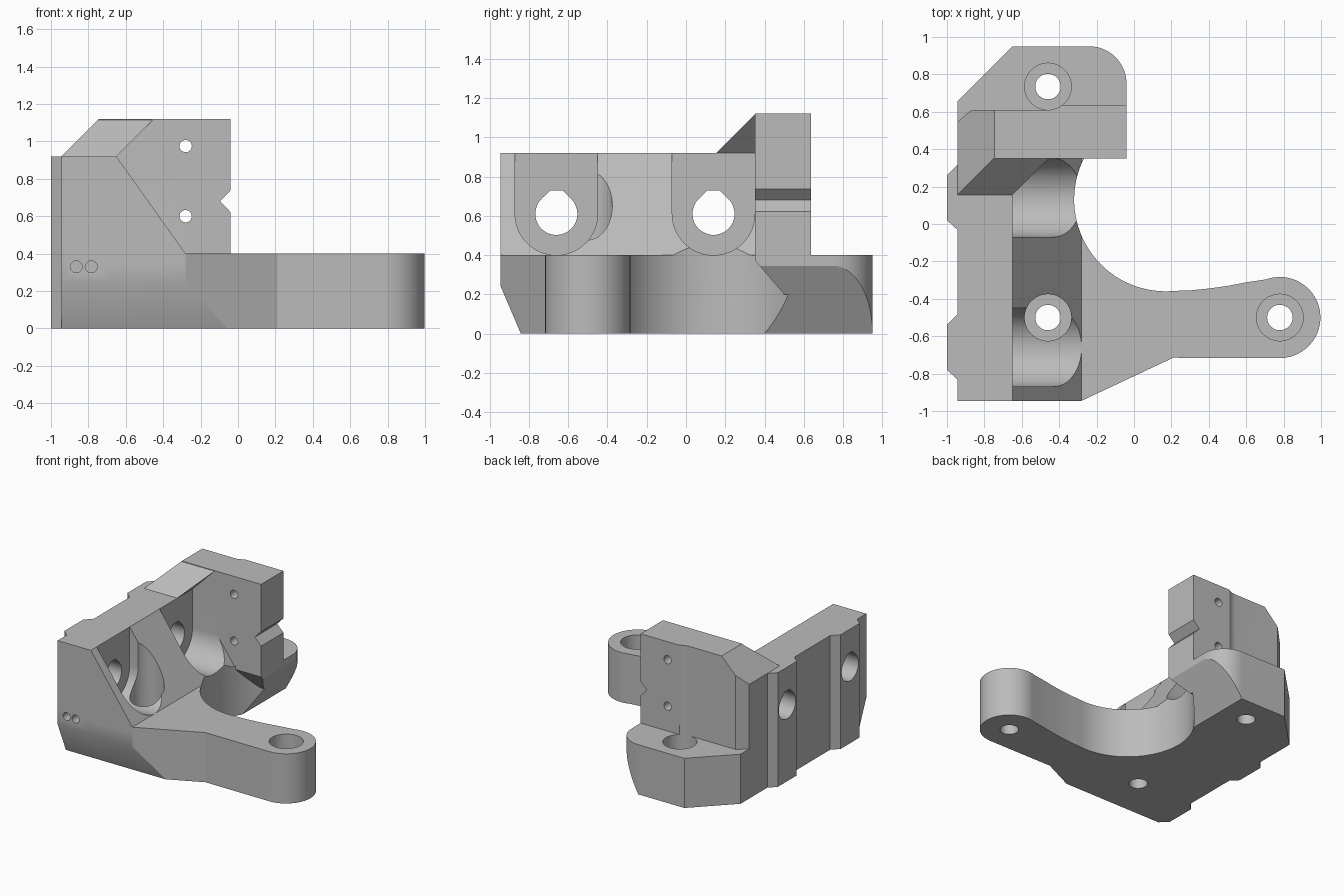
import bpy, bmesh, math

cube = bpy.data.objects.get("Cube")
if cube:
    bpy.data.objects.remove(cube, do_unlink=True)

gray = bpy.data.materials.new("plain gray")
gray.use_nodes = True
COLOR = (0.5, 0.5, 0.5, 1)
gray.diffuse_color = COLOR
gray.node_tree.nodes["Principled BSDF"].inputs["Base Color"].default_value = COLOR

PLACE = {"x": lambda a, b, t: (t, a, b),
         "y": lambda a, b, t: (a, t, b),
         "z": lambda a, b, t: (a, b, t)}


def prism(name, outline, axis, lo, hi):
    """Extrude a 2D outline along an axis."""
    place = PLACE[axis]
    bm = bmesh.new()
    low = [bm.verts.new(place(a, b, lo)) for a, b in outline]
    high = [bm.verts.new(place(a, b, hi)) for a, b in outline]
    bm.faces.new(low)
    bm.faces.new(high)
    n = len(low)
    for i in range(n):
        j = (i + 1) % n
        bm.faces.new((low[i], low[j], high[j], high[i]))
    bmesh.ops.recalc_face_normals(bm, faces=bm.faces)
    mesh = bpy.data.meshes.new(name)
    bm.to_mesh(mesh)
    bm.free()
    mesh.materials.append(gray)
    obj = bpy.data.objects.new(name, mesh)
    bpy.context.collection.objects.link(obj)
    return obj


def arc(cx, cy, r, start, end, steps=24):
    angles = [math.radians(start + (end - start) * i / steps) for i in range(steps + 1)]
    return [(cx + r * math.cos(a), cy + r * math.sin(a)) for a in angles]


def circle(cx, cy, r, steps=48):
    return arc(cx, cy, r, 0, 360, steps)[:-1]


def combine(target, tool, operation):
    """Apply a boolean and discard the tool."""
    mod = target.modifiers.new("bool", "BOOLEAN")
    mod.operation = operation
    mod.solver = "EXACT"
    mod.object = tool
    bpy.ops.object.select_all(action="DESELECT")
    bpy.context.view_layer.objects.active = target
    target.select_set(True)
    bpy.ops.object.modifier_apply(modifier=mod.name)
    bpy.data.objects.remove(tool, do_unlink=True)


def add(target, *args):
    combine(target, prism(*args), "UNION")


def cut(target, *args):
    combine(target, prism("cutter", *args), "DIFFERENCE")


LEFT, WALL, TOP, FRONT, STEP, RIGHT = -0.945, -0.65, 0.92, -0.945, 0.35, -0.04
BOLTS = (-0.66, 0.14)            # side bolt positions along the wall
RING = (0.17, 0.13, 0.49)        # large round clearance

# base plate with arm and rounded back foot
base = [(LEFT, FRONT), (-0.28, FRONT), (0.21, -0.715)]
base += arc(0.78, -0.5, 0.217, -90, 110)
base += [(0.6, -0.312), (0.5, -0.331), (0.4, -0.345), (0.3, -0.355), (0.17, -0.359),
         (0, -0.3), (RIGHT, STEP)]
base += arc(-0.24, 0.75, 0.2, 0, 90, 16)
base += [(WALL, 0.95), (LEFT, 0.655)]
bracket = prism("bracket", base, "z", 0, 0.4)

# side wall with two raised mounting pads
wall = [(WALL, FRONT), (WALL, 0.4), (LEFT, 0.4)]
for y in reversed(BOLTS):
    wall += [(LEFT, y + 0.175), (-1, y + 0.12), (-1, y - 0.12), (LEFT, y - 0.17)]
wall.append((LEFT, FRONT))
add(bracket, "wall", wall, "z", 0, TOP)

# sloped gusset between wall and base
add(bracket, "gusset", [(-0.7, TOP), (WALL, TOP), (-0.28, 0.4), (-0.28, 0.35), (-0.7, 0.35)],
    "y", FRONT, STEP)

# bolt head pockets and teardrop bolt holes
for y in BOLTS:
    cut(bracket, arc(y, 0.61, 0.21, 180, 360, 32) + [(y + 0.21, 1), (y - 0.21, 1)],
        "x", WALL, -0.2)
    drop = arc(y, 0.61, 0.107, -225, 45, 36) + [(y + 0.031, 0.73), (y - 0.031, 0.73)]
    cut(bracket, drop, "x", -1.1, -0.6)

# large round clearance in front of the tower
limit = math.degrees(math.asin((STEP - RING[1]) / RING[2]))
cut(bracket, arc(*RING, 180 - limit, 360 + limit, 64), "z", -0.1, 1.3)

# tower plate
tower = prism("tower", [(LEFT, STEP), (RIGHT, STEP), (RIGHT, 0.635), (-0.46, 0.635),
                        (-0.46, 0.61), (-0.87, 0.61), (LEFT, 0.545)], "z", 0, 1.12)
cut(tower, [(-1.0, 0.865), (-0.7, 1.165), (-1.0, 1.165)], "y", 0.2, 0.8)
cut(tower, [(0, 0.78), (-0.095, 0.68), (0, 0.58)], "y", 0.2, 0.8)
for z in (0.6, 0.975):
    cut(tower, circle(-0.28, z, 0.033, 24), "y", 0.2, 0.8)
combine(bracket, tower, "UNION")

# leaning ridge joining wall top and tower
ridge = prism("ridge", [(LEFT, TOP), (WALL, TOP), (-0.45, 1.12), (-0.745, 1.12)],
              "y", 0.155, STEP)
cut(ridge, [(0.105, 0.87), (0.405, 1.17), (0.105, 1.17)], "x", -1.2, 0)
combine(bracket, ridge, "UNION")

# hollow under the tower, continuing the round clearance
hollow = prism("hollow", circle(*RING, 80), "z", -0.1, 0.6)
ceiling = prism("ceiling", [(0.345, -0.05), (0.7, -0.05), (0.7, 0.2), (0.5, 0.2),
                            (0.345, 0.38)], "x", -0.6, 0.8)
combine(hollow, ceiling, "INTERSECT")
combine(bracket, hollow, "DIFFERENCE")

# slanted underside of the back foot and lower front bevel
cut(bracket, [(-0.269, -0.05), (0.1, -0.05), (0.1, 0.587)], "y", 0.2, 1.1)
cut(bracket, [(-0.819, -0.05), (-1.2, -0.05), (-1.2, 0.84)], "x", -1.2, 1.2)

# counterbored vertical screw holes
for x, y in ((-0.46, -0.5), (-0.46, 0.735), (0.78, -0.5)):
    cut(bracket, circle(x, y, 0.125), "z", 0.2, 1.3)
    cut(bracket, circle(x, y, 0.068, 32), "z", -0.1, 0.3)

# small blind pin holes in the front
for x in (-0.865, -0.785):
    cut(bracket, circle(x, 0.33, 0.032, 24), "y", -1.1, -0.8)

bpy.ops.object.select_all(action="DESELECT")
bracket.select_set(True)
bpy.context.view_layer.objects.active = bracket
bpy.ops.object.shade_smooth_by_angle(angle=math.radians(25))
